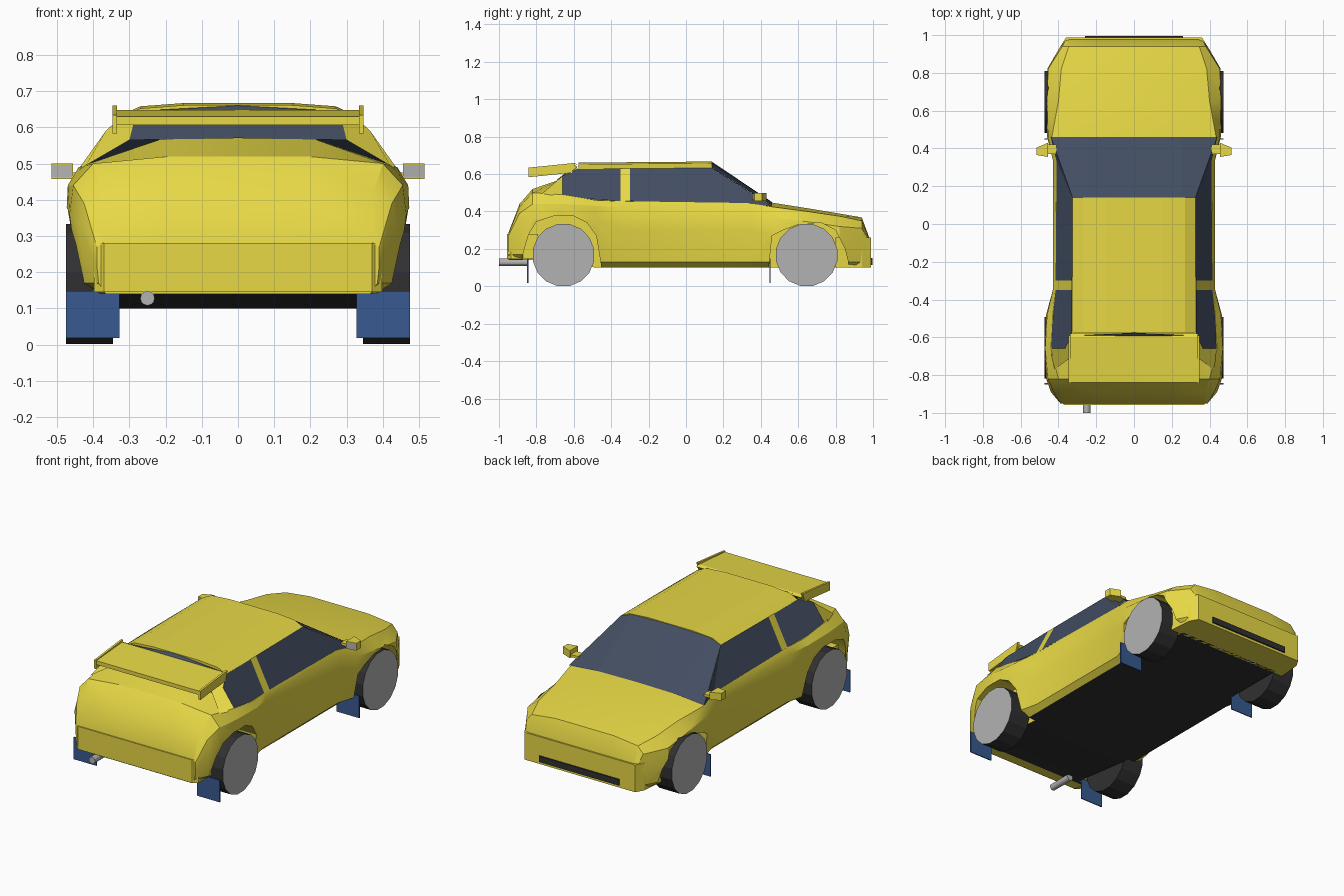
import bpy, bmesh, math
from mathutils import Vector

if "Cube" in bpy.data.objects:
    bpy.data.objects.remove(bpy.data.objects["Cube"])


def material(name, rgb):
    m = bpy.data.materials.new(name)
    m.diffuse_color = (*rgb, 1)
    m.use_nodes = True
    m.node_tree.nodes["Principled BSDF"].inputs["Base Color"].default_value = m.diffuse_color
    return m


YELLOW = material("yellow_paint", (0.80, 0.69, 0.06))
GLASS = material("dark_glass", (0.055, 0.075, 0.12))
DARK = material("dark_rubber", (0.03, 0.03, 0.032))
BLUE = material("blue_flap", (0.04, 0.10, 0.28))
GREY = material("grey_metal", (0.45, 0.45, 0.45))


def make(name, verts, faces, mats, solid=True):
    me = bpy.data.meshes.new(name)
    bm = bmesh.new()
    vs = [bm.verts.new(v) for v in verts]
    for f in faces:
        bm.faces.new([vs[i] for i in f])
    if solid:
        bmesh.ops.recalc_face_normals(bm, faces=bm.faces)
    bm.to_mesh(me)
    bm.free()
    for m in mats:
        me.materials.append(m)
    ob = bpy.data.objects.new(name, me)
    bpy.context.collection.objects.link(ob)
    return ob


def loft(name, rings, mats):
    n = len(rings[0])
    verts = [p for r in rings for p in r]
    faces = [(k * n + i, k * n + (i + 1) % n, (k + 1) * n + (i + 1) % n, (k + 1) * n + i)
             for k in range(len(rings) - 1) for i in range(n)]
    faces += [tuple(range(n)), tuple(range(len(verts) - n, len(verts)))]
    return make(name, verts, faces, mats)


def prism_x(name, pts, a, b, mat):
    return loft(name, [[(x, y, z) for y, z in pts] for x in (a, b)], [mat])


def prism_z(name, half, a, b, mat):
    full = half + [(-x, y) for x, y in reversed(half)]
    return loft(name, [[(x, y, z) for x, y in full] for z in (a, b)], [mat])


def box(name, lo, hi, mat):
    return prism_x(name, [(lo[1], lo[2]), (hi[1], lo[2]), (hi[1], hi[2]), (lo[1], hi[2])],
                   lo[0], hi[0], mat)


def panel(name, pts, mat):
    # Flat panel and its mirror image, both facing away from the cabin middle
    n = len(pts)
    verts = list(pts) + [(-x, y, z) for x, y, z in pts]
    p = [Vector(v) for v in pts]
    c = sum(p, Vector()) / n
    flip = (p[1] - p[0]).cross(p[2] - p[0]).dot(c - Vector((0, -0.15, 0.4))) < 0
    f1, f2 = list(range(n)), list(range(2 * n - 1, n - 1, -1))
    make(name, verts, [f[::-1] if flip else f for f in (f1, f2)], [mat], False)


# Body shell: y, bottom z, sill x, then widest, waist and shoulder (x, z), crown z
stations = [
    (-0.95, .14, .385, .39, .22, .39, .27, .37, .28, .285),
    (-0.89, .14, .42, .44, .33, .425, .39, .375, .425, .44),
    (-0.82, .14, .44, .465, .36, .455, .44, .40, .50, .52),
    (-0.66, .12, .45, .473, .38, .47, .44, .44, .49, .575),
    (-0.48, .10, .44, .465, .36, .46, .43, .43, .46, .47),
    (-0.35, .10, .41, .43, .30, .43, .42, .415, .455, .465),
    (0.34, .10, .41, .43, .30, .43, .40, .41, .445, .455),
    (0.46, .10, .445, .46, .28, .455, .37, .435, .425, .447),
    (0.65, .10, .455, .465, .27, .46, .345, .40, .40, .417),
    (0.82, .10, .45, .46, .25, .455, .32, .385, .375, .389),
    (0.94, .10, .385, .39, .24, .38, .31, .345, .35, .368),
    (0.978, .10, .36, .365, .19, .36, .24, .34, .258, .265)]
rings = []
for y, zb, xs, x2, z2, x3, z3, x4, z4, zt in stations:
    half = [(min(.38, xs - .02), zb), (xs, zb + .03), (x2, z2), (x3, z3), (x4, z4), (.19, zt)]
    rings.append([(x, y, z) for x, z in half] + [(-x, y, z) for x, z in reversed(half)])
body = loft("body_shell", rings, [YELLOW, DARK])
for f in body.data.polygons:
    if f.normal.z < -.9 and -.86 < f.center.y < .85:
        f.material_index = 1

# Wheel arches cut out of the shell
arches = {
    "rear": [(-.45, -.05), (-.455, .12), (-.48, .27), (-.53, .34), (-.6, .375), (-.71, .375),
             (-.8, .345), (-.84, .28), (-.87, .18), (-.88, -.05)],
    "front": [(.44, -.05), (.445, .12), (.46, .27), (.52, .30), (.6, .33), (.72, .34),
              (.80, .30), (.85, .2), (.87, .12), (.88, -.05)]}
cutters = []
for end, pts in arches.items():
    for s in (-1, 1):
        c = prism_x(end + "_arch_cutter", pts, s * .335, s * .6, YELLOW)
        c.hide_render = True
        mod = body.modifiers.new("arch", 'BOOLEAN')
        mod.operation, mod.solver, mod.object = 'DIFFERENCE', 'EXACT', c
        cutters.append(c)
bpy.context.view_layer.update()
cut = bpy.data.meshes.new_from_object(body.evaluated_get(bpy.context.evaluated_depsgraph_get()))
body.modifiers.clear()
body.data = cut
for c in cutters:
    bpy.data.objects.remove(c)
bpy.context.view_layer.objects.active = body
body.select_set(True)
bpy.ops.object.shade_smooth_by_angle(angle=math.radians(25))

# Bumpers and grille slot
prism_z("rear_bumper", [(.37, -.957), (.397, -.935), (.40, -.79), (.3, -.79)], .145, .28, YELLOW)
prism_z("front_bumper", [(.36, .988), (.388, .94), (.40, .80), (.3, .80)], .10, .26, YELLOW)
box("front_grille", (-.26, .97, .115), (.26, .996, .15), DARK)

# Roof
roof = [(.15, .667), (.27, .658), (.325, .632), (.31, .62)]
roof += [(-x, z) for x, z in reversed(roof)]
loft("roof", [[(x, y, z - d) for x, z in roof] for y, d in ((.14, 0), (-.575, .006))], [YELLOW])

# Glass panels and pillars
panel("windscreen_middle", [(0, .46, .45), (.25, .46, .447), (.25, .14, .658), (0, .14, .665)], GLASS)
panel("windscreen_side", [(.25, .46, .447), (.44, .46, .43), (.325, .14, .632), (.25, .14, .658)], GLASS)
panel("front_pillar", [(.44, .46, .428), (.41, .33, .443), (.325, .14, .632)], GLASS)
panel("front_side_window", [(.41, .33, .443), (.415, -.30, .455), (.327, -.30, .63), (.325, .14, .632)], GLASS)
panel("middle_pillar", [(.415, -.30, .455), (.415, -.35, .455), (.327, -.35, .63), (.327, -.30, .63)], YELLOW)
panel("rear_side_window", [(.415, -.35, .455), (.445, -.66, .478), (.365, -.66, .59), (.327, -.58, .626),
                           (.327, -.35, .63)], GLASS)
panel("rear_pillar", [(.445, -.66, .478), (.42, -.77, .495), (.30, -.68, .565), (.28, -.59, .645),
                      (.327, -.58, .626), (.365, -.66, .59)], YELLOW)
panel("rear_window", [(0, -.575, .66), (.28, -.59, .645), (.30, -.68, .565), (0, -.69, .57)], GLASS)

# Rear wing with end plates
prism_x("rear_wing", [(-.838, .607), (-.838, .63), (-.60, .648), (-.58, .64), (-.60, .622)],
        -.34, .34, YELLOW)
for s in (-1, 1):
    prism_x("wing_end_plate", [(-.843, .583), (-.843, .634), (-.59, .66), (-.61, .607)],
            s * .334, s * .346, YELLOW)

# Wheels, mud flaps and mirrors
for s in (-1, 1):
    for end, yc, yf in (("rear", -.655, -.846), ("front", .645, .45)):
        circle = [(yc + .167 * math.cos(math.tau * (i + .5) / 16),
                   .167 + .169 * math.sin(math.tau * (i + .5) / 16)) for i in range(16)]
        wheel = prism_x(end + "_wheel", circle, s * .345, s * .475, DARK)
        wheel.data.materials.append(GREY)
        wheel.data.polygons[len(wheel.data.polygons) - 1].material_index = 1
        box(end + "_mud_flap", (s * .327, yf - .003, .018), (s * .475, yf + .003, .148), BLUE)
    plan = [(.455, .355), (.515, .365), (.515, .405), (.455, .43)]
    loft("wing_mirror", [[(s * x, y, z) for x, y in plan] for z in (.457, .50)], [YELLOW])
    make("mirror_glass", [(s * .458, .354, .462), (s * .513, .363, .462),
                          (s * .513, .363, .496), (s * .458, .354, .496)],
         [(0, 1, 2, 3) if s > 0 else (3, 2, 1, 0)], [GREY], False)
    loft("mirror_arm", [[(s * x, y, z) for y, z in ((.37, .46), (.42, .46), (.42, .475), (.37, .475))]
                        for x in (.41, .456)], [YELLOW])

# Exhaust pipe
pipe = [(-.25 + .02 * math.cos(math.tau * i / 12), .128 + .02 * math.sin(math.tau * i / 12))
        for i in range(12)]
loft("exhaust_pipe", [[(x, y, z) for x, z in pipe] for y in (-1.0, -.85)], [GREY])
